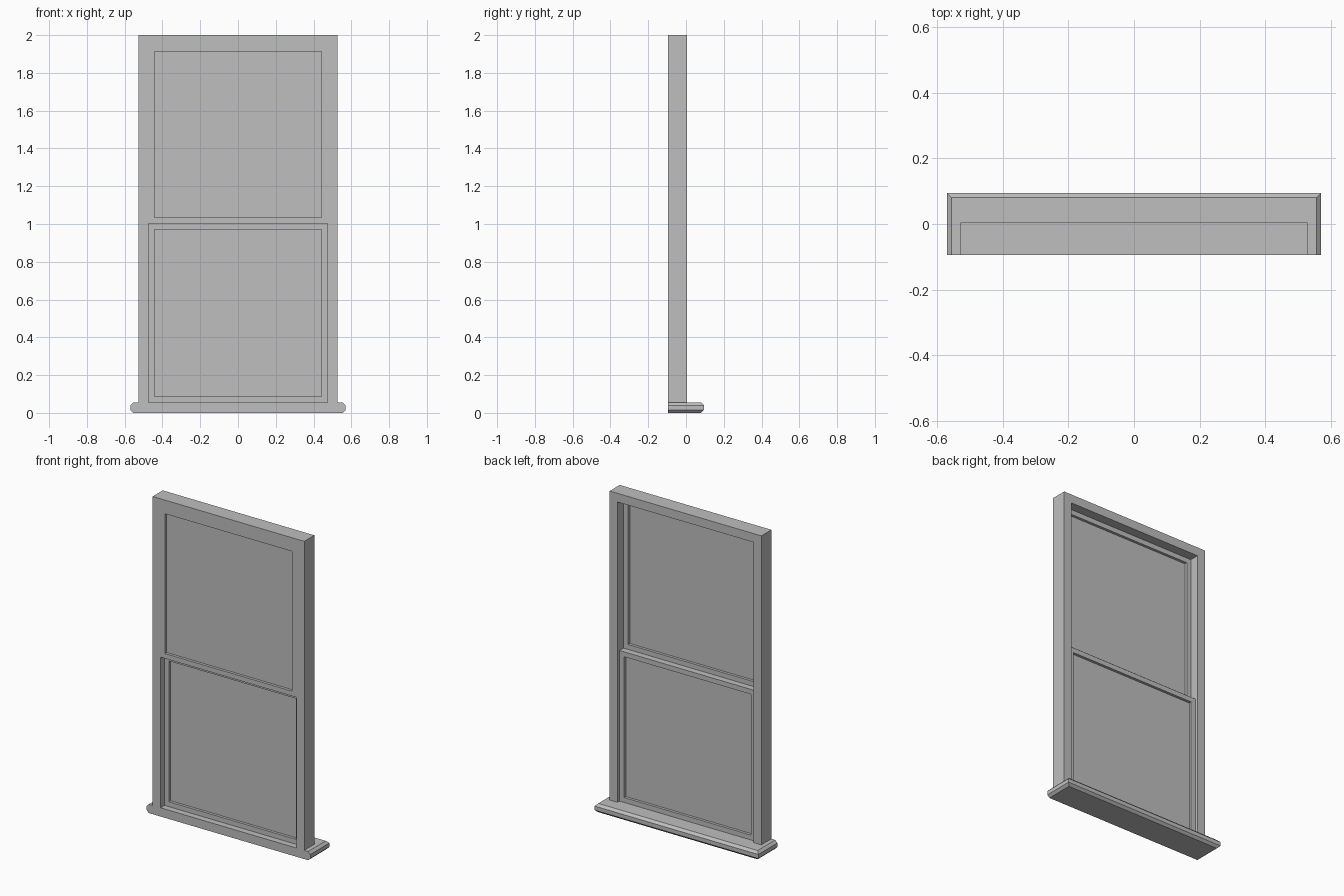
import bpy, bmesh

if "Cube" in bpy.data.objects:
    bpy.data.objects.remove(bpy.data.objects["Cube"], do_unlink=True)

grey = bpy.data.materials.new("plain_grey")
grey.use_nodes = True
COLOUR = (0.52, 0.52, 0.52, 1)
grey.diffuse_color = COLOUR
grey.node_tree.nodes["Principled BSDF"].inputs["Base Color"].default_value = COLOUR

# Shared dimensions
FRONT, BACK = -0.095, 0.005
SILL_TOP, HEAD, TOP = 0.055, 1.945, 2.0
HALF, JAMB = 0.528, 0.473
MEETING = 1.003
RAIL = 0.031
SASH_DEPTH = 0.04


def finish(bm, name):
    bmesh.ops.recalc_face_normals(bm, faces=bm.faces)
    mesh = bpy.data.meshes.new(name)
    bm.to_mesh(mesh)
    bm.free()
    mesh.materials.append(grey)
    obj = bpy.data.objects.new(name, mesh)
    bpy.context.collection.objects.link(obj)
    return obj


def extrude_outline(name, outline, y0, y1):
    """Push an x-z outline from y0 back to y1."""
    bm = bmesh.new()
    face = bm.faces.new([bm.verts.new((x, y0, z)) for x, z in outline])
    out = bmesh.ops.extrude_face_region(bm, geom=[face])
    verts = [v for v in out["geom"] if isinstance(v, bmesh.types.BMVert)]
    bmesh.ops.translate(bm, verts=verts, vec=(0, y1 - y0, 0))
    return finish(bm, name)


def rect(half, z0, z1):
    return [(-half, z0), (half, z0), (half, z1), (-half, z1)]


def ring(name, outer, inner, y0, y1):
    """Rectangular surround with an open middle."""
    bm = bmesh.new()
    loops = [[bm.verts.new((x, y, z)) for x, z in pts]
             for pts, y in ((outer, y0), (outer, y1), (inner, y1), (inner, y0))]
    for a, b in zip(loops, loops[1:] + loops[:1]):
        for i in range(4):
            j = (i + 1) % 4
            bm.faces.new((a[i], a[j], b[j], b[i]))
    return finish(bm, name)


def sash(name, z0, z1, y0):
    """Sash surround with a pane set halfway through its depth."""
    hole = rect(JAMB - RAIL, z0 + RAIL, z1 - RAIL)
    ring(name + "_sash", rect(JAMB, z0, z1), hole, y0, y0 + SASH_DEPTH)
    mid = y0 + SASH_DEPTH / 2
    extrude_outline(name + "_pane", hole, mid - 0.003, mid + 0.003)


# Frame: two jambs and the head in one outline
extrude_outline("frame", [
    (-HALF, SILL_TOP), (-JAMB, SILL_TOP), (-JAMB, HEAD), (JAMB, HEAD),
    (JAMB, SILL_TOP), (HALF, SILL_TOP), (HALF, TOP), (-HALF, TOP)], FRONT, BACK)

# Upper sash flush with the front, lower sash directly behind it
sash("upper", MEETING, HEAD, FRONT)
sash("lower", SILL_TOP, MEETING, FRONT + SASH_DEPTH)

# Sill: chamfered along the ends and the back, flat at the front
sill = extrude_outline("sill", rect(0.57, 0, SILL_TOP), FRONT, -FRONT)
bm = bmesh.new()
bm.from_mesh(sill.data)
edges = [e for e in bm.edges
         if abs(e.verts[0].co.z - e.verts[1].co.z) < 0.001
         and max(v.co.y for v in e.verts) > 0]
bmesh.ops.bevel(bm, geom=edges, offset=0.015, segments=1,
                affect='EDGES', profile=0.5)
bmesh.ops.recalc_face_normals(bm, faces=bm.faces)
bm.to_mesh(sill.data)
bm.free()
